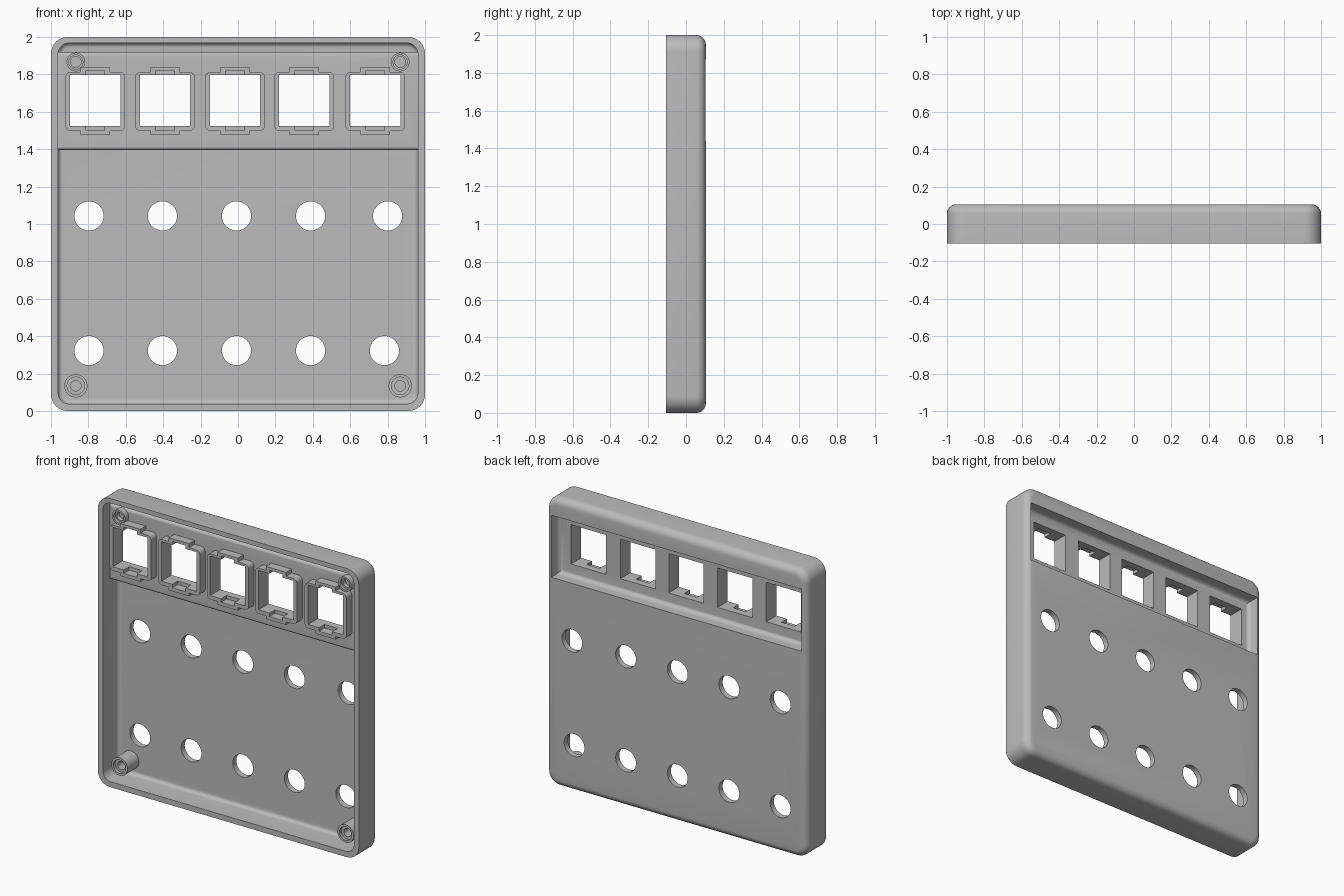
import bpy, bmesh, math
from mathutils import Matrix

cube = bpy.data.objects.get("Cube")
if cube:
    bpy.data.objects.remove(cube, do_unlink=True)

grey = bpy.data.materials.new("plain_grey")
grey.use_nodes = True
COLOUR = (0.5, 0.5, 0.5, 1)
grey.diffuse_color = COLOUR
grey.node_tree.nodes["Principled BSDF"].inputs["Base Color"].default_value = COLOUR


def add_object(name, bm):
    bmesh.ops.recalc_face_normals(bm, faces=bm.faces)
    mesh = bpy.data.meshes.new(name)
    bm.to_mesh(mesh)
    bm.free()
    mesh.materials.append(grey)
    obj = bpy.data.objects.new(name, mesh)
    bpy.context.collection.objects.link(obj)
    return obj


def rounded_box(name, x, y, z, corner=0, rim=0, rim_side=1):
    """Box from (low, high) spans; corner rounds edges along y, rim rounds one y end."""
    bm = bmesh.new()
    bmesh.ops.create_cube(bm, size=1)
    for v in bm.verts:
        for i, (low, high) in enumerate((x, y, z)):
            v.co[i] = high if v.co[i] > 0 else low
    if corner:
        along = [e for e in bm.edges if abs(e.verts[0].co.y - e.verts[1].co.y) > 1e-5]
        bmesh.ops.bevel(bm, geom=along, offset=corner, offset_type='OFFSET',
                        segments=8, profile=0.5, affect='EDGES')
    if rim:
        end = y[1] if rim_side > 0 else y[0]
        loop = [e for e in bm.edges if all(abs(v.co.y - end) < 1e-5 for v in e.verts)]
        bmesh.ops.bevel(bm, geom=loop, offset=rim, offset_type='OFFSET',
                        segments=6, profile=0.5, affect='EDGES')
    return add_object(name, bm)


def cylinder(name, x, z, y, radius, sides=40):
    """Cylinder along y between the (low, high) span."""
    bm = bmesh.new()
    turn = Matrix.Translation((x, sum(y) / 2, z)) @ Matrix.Rotation(math.pi / 2, 4, 'X')
    bmesh.ops.create_cone(bm, cap_ends=True, segments=sides, radius1=radius,
                          radius2=radius, depth=y[1] - y[0], matrix=turn)
    return add_object(name, bm)


def combine(target, tool, operation):
    """Apply a boolean and remove the tool."""
    mod = target.modifiers.new("combine", 'BOOLEAN')
    mod.operation = operation
    mod.solver = 'EXACT'
    mod.object = tool
    bpy.context.view_layer.objects.active = target
    bpy.ops.object.modifier_apply(modifier=mod.name)
    bpy.data.objects.remove(tool, do_unlink=True)


def join(target, tool):
    combine(target, tool, 'UNION')


def cut(target, tool):
    combine(target, tool, 'DIFFERENCE')


FRONT, BACK = -0.105, 0.105
THROUGH = (-0.3, 0.3)
PANEL = -0.03      # inner face of the raised port panel
FRAME = -0.09      # front of the port frames

# Hollow tray, open at the front, with a rounded back rim
body = rounded_box("enclosure_shell", (-1, 1), (FRONT, BACK), (0, 2), 0.09, 0.05)
cut(body, rounded_box("cavity", (-0.962, 0.962), (-0.3, 0.065), (0.038, 1.968), 0.06, 0.025))

# Raised port panel inside, recessed from behind
join(body, rounded_box("port_panel", (-0.975, 0.975), (PANEL, 0.08), (1.395, 1.92), 0, 0.02, -1))
cut(body, rounded_box("back_recess", (-0.96, 0.96), (0.02, 0.3), (1.44, 1.87), 0, 0.03, -1))

# Screw posts: tall at the bottom, short on the port panel
POSTS = [(0.135, 0.062, -0.06, 0.07), (1.866, 0.05, -0.07, 0.0)]
for z, radius, top, foot in POSTS:
    for side in (-1, 1):
        x = side * 0.867
        join(body, cylinder("post", x, z, (top, foot), radius))
        cut(body, cylinder("post_counterbore", x, z, (-0.3, top + 0.02), radius * 0.75))
        cut(body, cylinder("post_hole", x, z, (-0.3, foot - 0.02), 0.028))

# Port frames with latch tabs above and below
for x in (-0.763, -0.39, -0.016, 0.354, 0.734):
    frame = rounded_box("frame", (x - 0.16, x + 0.16), (FRAME, -0.01), (1.497, 1.813), 0.03)
    join(frame, rounded_box("tabs", (x - 0.078, x + 0.078), (FRAME, -0.012), (1.476, 1.84)))
    join(body, frame)
    cut(body, rounded_box("opening", (x - 0.134, x + 0.134), THROUGH, (1.524, 1.797)))
    cut(body, rounded_box("latch_pocket", (x - 0.05, x + 0.05), (-0.3, PANEL), (1.5, 1.82)))

# Two rows of round holes through the back
ROWS = {1.043: 0.8, 0.323: 0.783}
for z, last in ROWS.items():
    for x in (-0.797, -0.404, -0.008, 0.388, last):
        cut(body, cylinder("round_hole", x, z, THROUGH, 0.078, 48))

# Smooth rounded edges, crisp corners
bpy.ops.object.select_all(action='DESELECT')
body.select_set(True)
bpy.context.view_layer.objects.active = body
bpy.ops.object.shade_smooth_by_angle(angle=math.radians(30))
